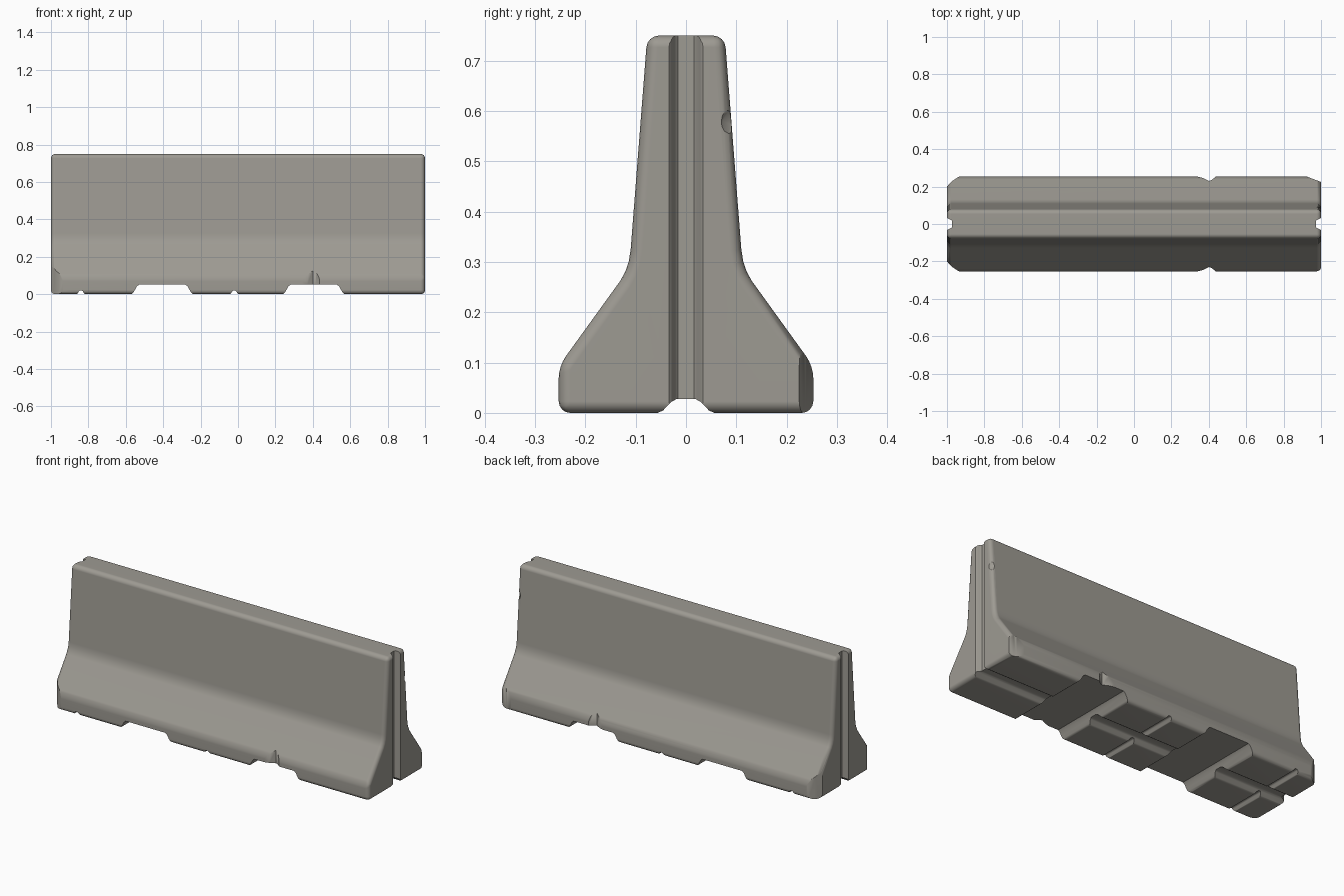
import bpy, bmesh, math
from mathutils import Vector

if "Cube" in bpy.data.objects:
    bpy.data.objects.remove(bpy.data.objects["Cube"])

concrete = bpy.data.materials.new("concrete grey")
concrete.diffuse_color = (0.34, 0.325, 0.29, 1)
concrete.use_nodes = True
concrete.node_tree.nodes["Principled BSDF"].inputs["Base Color"].default_value = concrete.diffuse_color


def make(name, bm):
    bmesh.ops.recalc_face_normals(bm, faces=bm.faces)
    me = bpy.data.meshes.new(name)
    bm.to_mesh(me)
    bm.free()
    me.materials.append(concrete)
    ob = bpy.data.objects.new(name, me)
    bpy.context.collection.objects.link(ob)
    return ob


def prism(points, place, lo, hi):
    """Extrude a 2D outline from lo to hi; place maps (a, b, depth) to xyz."""
    bm = bmesh.new()
    base = bm.faces.new([bm.verts.new(place(a, b, lo)) for a, b in points])
    ext = bmesh.ops.extrude_face_region(bm, geom=[base])
    move = Vector(place(0, 0, hi)) - Vector(place(0, 0, lo))
    bmesh.ops.translate(bm, vec=move, verts=[v for v in ext["geom"] if isinstance(v, bmesh.types.BMVert)])
    return bm


along_x = lambda a, b, d: (d, a, b)
along_y = lambda a, b, d: (a, d, b)
along_z = lambda a, b, d: (a, b, d)

# barrier body: flared profile with softened edges
half = [(0.253, 0), (0.253, 0.093), (0.131, 0.262), (0.121, 0.28),
        (0.114, 0.30), (0.110, 0.325), (0.077, 0.75)]
bm = prism(half + [(-y, z) for y, z in reversed(half)], along_x, -1, 1)
bmesh.ops.recalc_face_normals(bm, faces=bm.faces)
edges = [e for e in bm.edges if e.calc_face_angle(0) > math.radians(25)]
bmesh.ops.bevel(bm, geom=edges, offset=0.023, segments=4, profile=0.5, affect='EDGES')
body = make("barrier_body", bm)


def cut(bm):
    """Subtract a shape from the body."""
    tool = make("cutter", bm)
    tool.hide_render = True
    mod = body.modifiers.new("cut", 'BOOLEAN')
    mod.operation = 'DIFFERENCE'
    mod.solver = 'EXACT'
    mod.object = tool
    bpy.context.view_layer.update()
    me = bpy.data.meshes.new_from_object(body.evaluated_get(bpy.context.evaluated_depsgraph_get()))
    body.modifiers.clear()
    body.data = me
    bpy.data.objects.remove(tool)


def channel(c, width, flare, depth):
    """Rounded channel outline: flat floor, sloped sides, softened lips."""
    h = [(width + flare * 1.15, -0.02), (width + flare, 0.0), (width + flare * 0.72, depth * 0.18),
         (width + flare * 0.3, depth * 0.78), (width, depth)]
    return [(c + a, b) for a, b in h] + [(c - a, b) for a, b in reversed(h)]


# forklift slots, small drain grooves and the long bottom groove
for x in (-0.405, 0.405):
    cut(prism(channel(x, 0.125, 0.04, 0.051), along_y, -0.4, 0.4))
for x in (-0.84, -0.02):
    cut(prism(channel(x, 0.005, 0.018, 0.02), along_y, -0.4, 0.4))
cut(prism(channel(0, 0.018, 0.038, 0.028), along_x, -1.1, 1.1))

# vertical keyway on each end
for s in (-1, 1):
    outline = [(s * (1 - b), a) for a, b in channel(0, 0.016, 0.018, 0.028)]
    cut(prism(outline, along_z, -0.1, 0.9))

# chipped bottom corners
for s in (-1, 1):
    cut(prism([(-1.1, s * 0.125), (-0.995, s * 0.205), (-0.975, s * 0.228), (-0.93, s * 0.257),
               (-0.93, s * 0.4), (-1.1, s * 0.4)], along_z, -0.1, 0.145))
cut(prism([(1.1, 0.20), (1.0, 0.225), (0.965, 0.238), (0.915, 0.257), (0.915, 0.4), (1.1, 0.4)],
          along_z, -0.1, 0.15))

# side nicks by the right slot
for s in (-1, 1):
    cut(prism([(0.33, s * 0.256), (0.37, s * 0.246), (0.4, s * 0.23), (0.415, s * 0.235), (0.44, s * 0.256),
               (0.44, s * 0.3), (0.33, s * 0.3)], along_z, -0.1, 0.2))

# small surface chips
for loc, r in (((1.015, 0.105, 0.58), 0.04), ((-0.93, -0.09, 0.765), 0.027), ((-1.01, -0.1, 0.72), 0.03)):
    bm = bmesh.new()
    bmesh.ops.create_icosphere(bm, subdivisions=2, radius=r)
    bmesh.ops.translate(bm, vec=loc, verts=bm.verts)
    cut(bm)

# smooth finish
bpy.context.view_layer.objects.active = body
body.select_set(True)
bpy.ops.object.shade_smooth_by_angle(angle=math.radians(40))
wn = body.modifiers.new("weighted", 'WEIGHTED_NORMAL')
wn.keep_sharp = True
